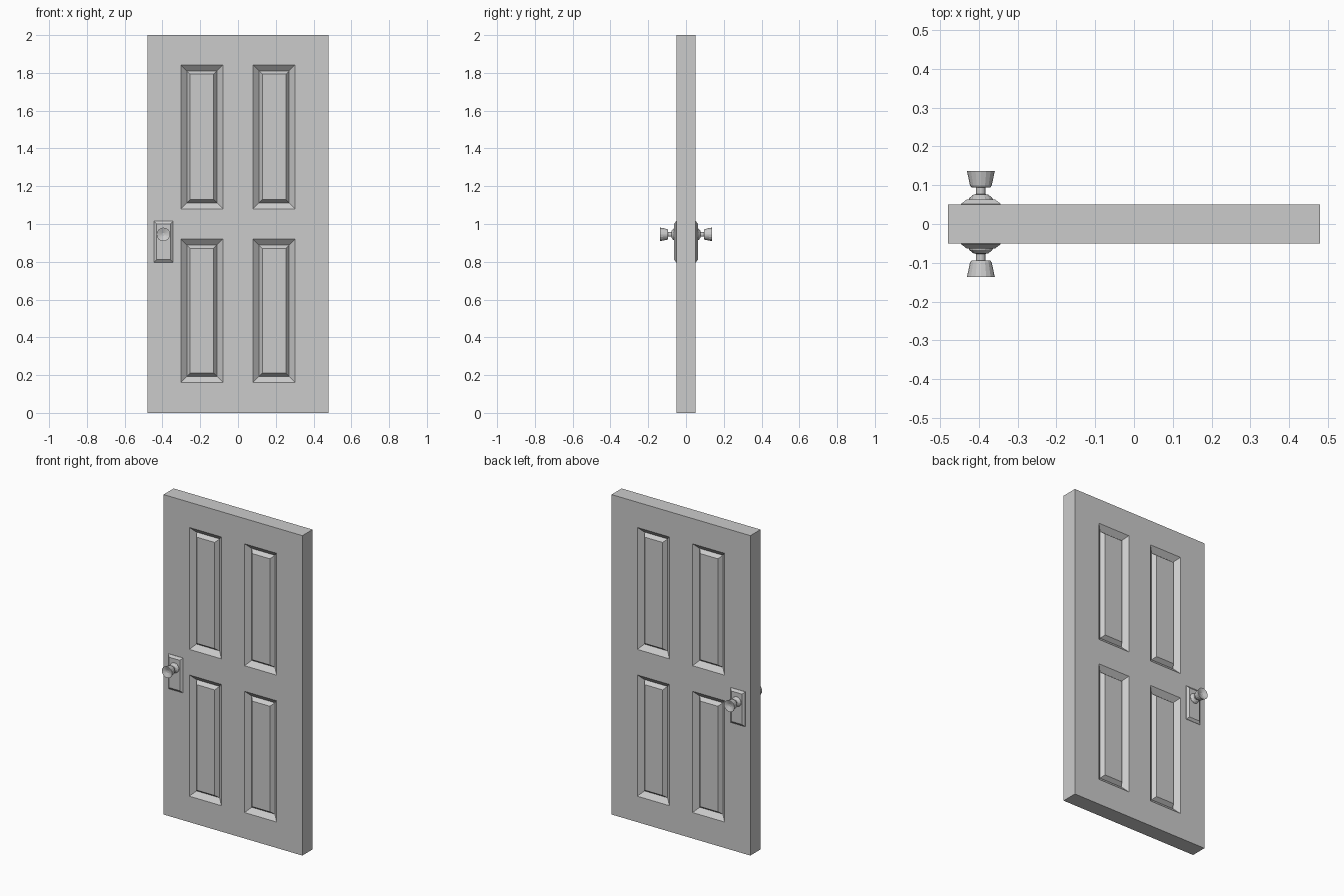
import bpy, bmesh, math

if "Cube" in bpy.data.objects:
    bpy.data.objects.remove(bpy.data.objects["Cube"])

KNOB_X, KNOB_Z = -0.395, 0.945


def finish(name, bm):
    """Turn a front-half bmesh into an object mirrored to the back."""
    bmesh.ops.recalc_face_normals(bm, faces=bm.faces)
    mesh = bpy.data.meshes.new(name)
    bm.to_mesh(mesh)
    bm.free()
    obj = bpy.data.objects.new(name, mesh)
    bpy.context.collection.objects.link(obj)
    mirror = obj.modifiers.new("back_side", 'MIRROR')
    mirror.use_axis = (False, True, False)
    return obj


def lathe(name, profile, sides=16):
    """Spin (radius, y) points around the knob axis."""
    bm = bmesh.new()
    rings = []
    for r, y in profile:
        rings.append([bm.verts.new((KNOB_X + r * math.cos(2 * math.pi * i / sides), -y,
                                    KNOB_Z + r * math.sin(2 * math.pi * i / sides)))
                      for i in range(sides)])
    for a, b in zip(rings, rings[1:]):
        for i in range(sides):
            j = (i + 1) % sides
            bm.faces.new((a[i], a[j], b[j], b[i]))
    bm.faces.new(rings[0])
    bm.faces.new(rings[-1])
    return finish(name, bm)


# Door slab: gridded front face, four panels inset into a groove and raised field
xs = [-0.48, -0.302, -0.08, 0.08, 0.302, 0.48]
zs = [0, 0.162, 0.92, 1.08, 1.842, 2]
bm = bmesh.new()
grid = [[bm.verts.new((x, -0.05, z)) for x in xs] for z in zs]
panels = []
for r in range(5):
    for c in range(5):
        f = bm.faces.new((grid[r][c], grid[r][c + 1], grid[r + 1][c + 1], grid[r + 1][c]))
        if r in (1, 3) and c in (1, 3):
            panels.append(f)
bm.normal_update()
rim = [e for e in bm.edges if e.is_boundary]
bmesh.ops.inset_individual(bm, faces=panels, thickness=0.031, depth=-0.027, use_even_offset=True)
bm.normal_update()
bmesh.ops.inset_individual(bm, faces=panels, thickness=0.018, depth=0.023, use_even_offset=True)
side = bmesh.ops.extrude_edge_only(bm, edges=rim)
for v in side["geom"]:
    if isinstance(v, bmesh.types.BMVert):
        v.co.y = 0
finish("door_slab", bm)

# Lock plate with chamfered rim
bm = bmesh.new()
loops = []
for y, inset in ((0.045, 0), (0.052, 0), (0.063, 0.014)):
    x0, x1 = KNOB_X - 0.051 + inset, KNOB_X + 0.051 - inset
    z0, z1 = 0.797 + inset, 1.015 - inset
    loops.append([bm.verts.new((x, -y, z)) for x, z in ((x0, z0), (x1, z0), (x1, z1), (x0, z1))])
for a, b in zip(loops, loops[1:]):
    for i in range(4):
        j = (i + 1) % 4
        bm.faces.new((a[i], a[j], b[j], b[i]))
bm.faces.new(loops[0])
bm.faces.new(loops[-1])
finish("lock_plate", bm)

# Knob: rosette, neck, flared head with dished end
lathe("door_knob", [(0.032, 0.06), (0.030, 0.067), (0.019, 0.076), (0.012, 0.077),
                    (0.012, 0.094), (0.024, 0.094), (0.028, 0.099), (0.036, 0.137),
                    (0.033, 0.137), (0.008, 0.128)])
